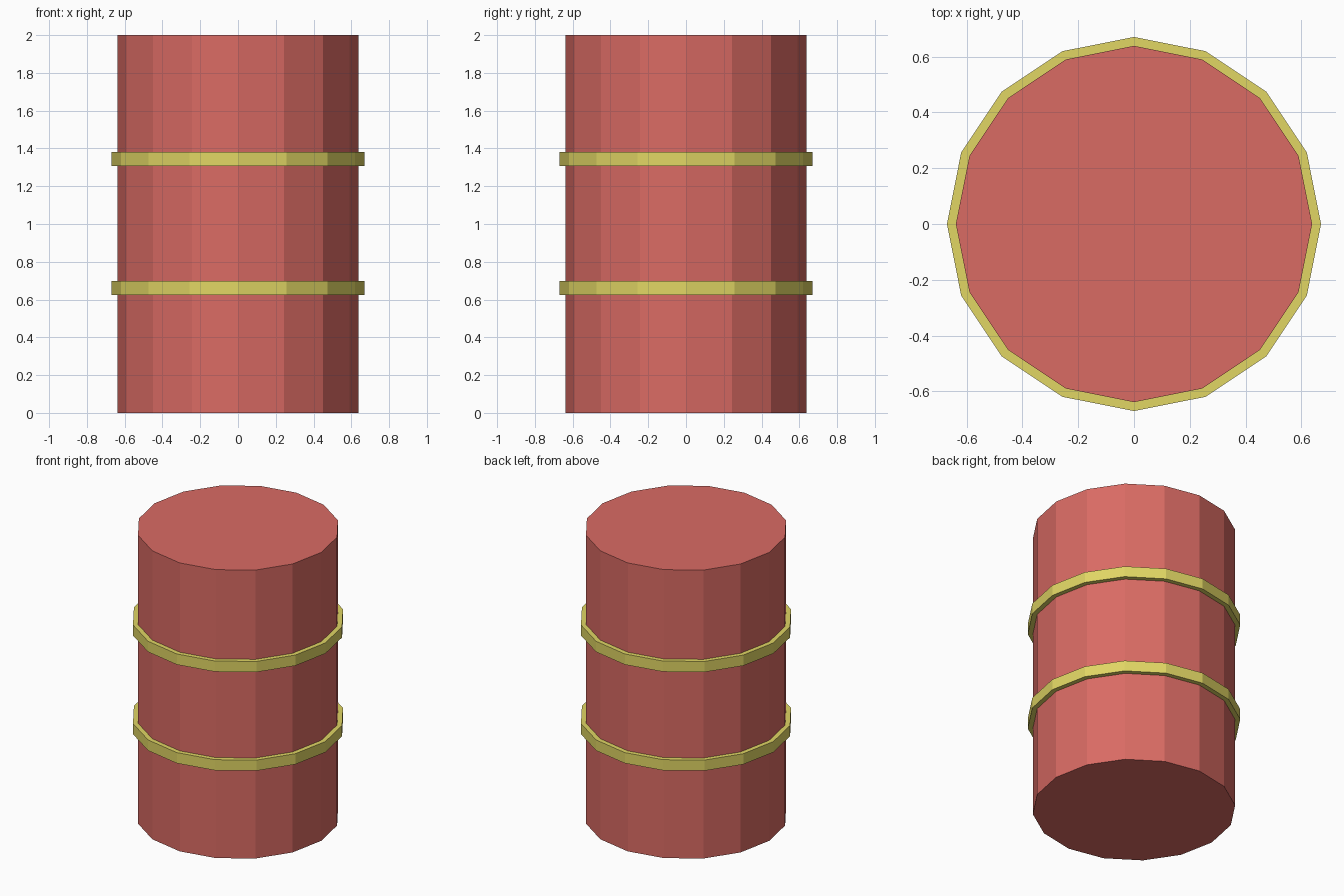
import bpy, bmesh
from math import cos, sin, tau

if "Cube" in bpy.data.objects:
    bpy.data.objects.remove(bpy.data.objects["Cube"])

SIDES = 16


def material(name, color):
    mat = bpy.data.materials.new(name)
    mat.diffuse_color = (*color, 1)
    mat.use_nodes = True
    mat.node_tree.nodes["Principled BSDF"].inputs["Base Color"].default_value = mat.diffuse_color
    return mat


def lathe(name, profile, mat, closed):
    """Revolve an (r, z) profile; closed makes a ring, open gets end caps."""
    bm = bmesh.new()
    loops = [[bm.verts.new((r * cos(tau * i / SIDES), r * sin(tau * i / SIDES), z))
              for i in range(SIDES)] for r, z in profile]
    pairs = list(zip(loops, loops[1:]))
    if closed:
        pairs.append((loops[-1], loops[0]))
    else:
        bm.faces.new(loops[0][::-1])
        bm.faces.new(loops[-1])
    for low, high in pairs:
        for i in range(SIDES):
            j = (i + 1) % SIDES
            bm.faces.new((low[i], low[j], high[j], high[i]))
    bmesh.ops.recalc_face_normals(bm, faces=bm.faces)
    mesh = bpy.data.meshes.new(name)
    bm.to_mesh(mesh)
    bm.free()
    mesh.materials.append(mat)
    obj = bpy.data.objects.new(name, mesh)
    bpy.context.collection.objects.link(obj)


red = material("red_paint", (0.70, 0.147, 0.127))
yellow = material("yellow_paint", (0.75, 0.67, 0.127))

# Barrel body
lathe("barrel_body", [(0.638, 0), (0.638, 2)], red, closed=False)

# Two raised hoops around the body
for name, z in (("lower_hoop", 0.66), ("upper_hoop", 1.344)):
    lo, hi = z - 0.037, z + 0.037
    lathe(name, [(0.63, lo), (0.67, lo), (0.67, hi), (0.63, hi)], yellow, closed=True)
